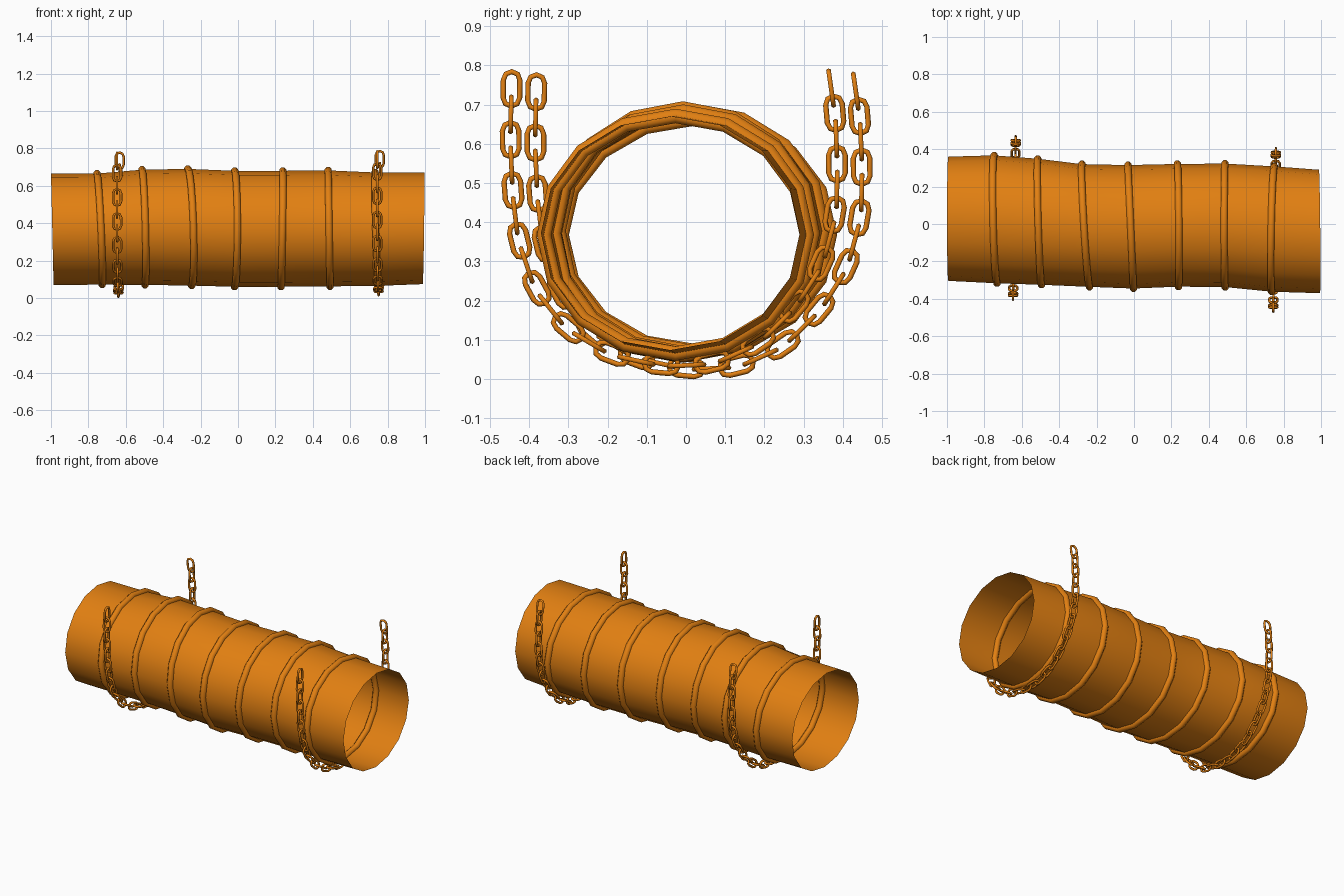
import bpy
from math import pi, sin, cos
from mathutils import Vector

cube = bpy.data.objects.get("Cube")
if cube:
    bpy.data.objects.remove(cube, do_unlink=True)

orange = bpy.data.materials.new("orange_paint")
orange.use_nodes = True
colour = (0.76, 0.215, 0.006, 1)
orange.diffuse_color = colour
orange.node_tree.nodes["Principled BSDF"].inputs["Base Color"].default_value = colour


def make_object(name, verts, faces):
    mesh = bpy.data.meshes.new(name)
    mesh.from_pydata(verts, [], faces)
    mesh.materials.append(orange)
    for poly in mesh.polygons:
        poly.use_smooth = True
    obj = bpy.data.objects.new(name, mesh)
    bpy.context.collection.objects.link(obj)
    return obj


def grid_faces(rows, cols, close_rows, start=0):
    """Quads over a grid whose columns wrap around."""
    faces = []
    for r in range(rows if close_rows else rows - 1):
        a, b = start + r * cols, start + (r + 1) % rows * cols
        for c in range(cols):
            d = (c + 1) % cols
            faces.append((a + c, b + c, b + d, a + d))
    return faces


# Duct stations: x, centre y, centre z, half width, half height, side tilt, top tilt
SIDES = 16
stations = [
    (-.993, .028, .368, .332, .298, 0, -.007),
    (-.74, .025, .368, .342, .297, -.008, -.014),
    (-.505, .012, .378, .337, .308, -.01, -.008),
    (-.258, -.008, .378, .328, .312, -.02, -.01),
    (-.018, -.015, .37, .33, .31, -.015, 0),
    (.235, -.007, .37, .328, .31, -.003, .005),
    (.487, -.007, .372, .33, .31, 0, -.005),
    (.743, -.027, .368, .335, .303, .007, -.01),
    (.992, -.04, .372, .33, .298, -.003, .004),
]


def loop_point(station, k, grow=0, shift=0):
    x, cy, cz, ry, rz, side, top = station
    s, c = sin(2 * pi * k / SIDES), cos(2 * pi * k / SIDES)
    return (x + side * s + top * c + shift, cy + (ry + grow) * s, cz + (rz + grow) * c)


# Thin flexible duct
verts = [loop_point(st, k) for st in stations for k in range(SIDES)]
make_object("duct_wall", verts, grid_faces(len(stations), SIDES, False))

# Reinforcing hoops
SECTION = 8
for i, st in enumerate(stations[1:-1]):
    verts = []
    for k in range(SIDES):
        for j in range(SECTION):
            a = 2 * pi * (j + .5) / SECTION
            verts.append(loop_point(st, k, .02 * cos(a), .02 * sin(a)))
    make_object(f"hoop_{i + 1}", verts, grid_faces(SIDES, SECTION, True))


# Hanging chains
def smooth_path(points, steps=24):
    pts = [Vector(p) for p in points]
    pts = [2 * pts[0] - pts[1]] + pts + [2 * pts[-1] - pts[-2]]
    out = []
    for p, q, r, s in zip(pts, pts[1:], pts[2:], pts[3:]):
        for n in range(steps):
            t = n / steps
            out.append(q + (r - p) * t / 2 + (p - 2.5 * q + 2 * r - s / 2) * t * t
                       + (3 * (q - r) + s - p) * t ** 3 / 2)
    return out + [pts[-2]]


def even_points(path, pitch):
    dist = [0]
    for a, b in zip(path, path[1:]):
        dist.append(dist[-1] + (b - a).length)
    gaps = round(dist[-1] / pitch / 2 - .5) * 2 + 1
    out, i = [], 0
    for n in range(gaps + 1):
        want = dist[-1] * n / gaps
        while i < len(path) - 2 and dist[i + 1] < want:
            i += 1
        t = (want - dist[i]) / (dist[i + 1] - dist[i])
        tangent = (path[i + 1] - path[i]).normalized()
        out.append((path[i].lerp(path[i + 1], t), tangent))
    return out


def add_link(verts, faces, centre, along, across, normal):
    """One stadium-shaped link of round wire."""
    arc, wire, bend, half, radius = 5, 6, .021, .023, .0068
    start = len(verts)
    for n in range(2 * arc):
        end = 1 if n < arc else -1
        a = pi * (n % arc) / (arc - 1) + (0 if end > 0 else pi)
        out = across * cos(a) + along * sin(a)
        spine = centre + along * end * half + out * bend
        for j in range(wire):
            b = 2 * pi * j / wire
            verts.append(spine + (out * cos(b) + normal * sin(b)) * radius)
    faces += grid_faces(2 * arc, wire, True, start)


# Sag of one chain in y and z
sag = [(-.445, .74), (-.447, .615), (-.442, .49), (-.427, .365), (-.385, .24),
       (-.31, .14), (-.2, .07), (-.07, .038), (.06, .042), (.18, .093), (.28, .19),
       (.347, .3), (.38, .425), (.385, .54), (.38, .67), (.37, .742)]

for name, x, dy, dz in (("left_chain", .752, 0, 0), ("right_chain", -.639, .063, -.008)):
    path = smooth_path([(x + .017 * y, y + dy, z + dz) for y, z in sag])
    verts, faces = [], []
    for n, (centre, along) in enumerate(even_points(path, .0635)):
        side = Vector((1, 0, 0))
        side = (side - along * side.dot(along)).normalized()
        flat = along.cross(side)
        if n % 2:
            add_link(verts, faces, centre, along, side, flat)
        else:
            add_link(verts, faces, centre, along, flat, side)
    make_object(name, verts, faces)
